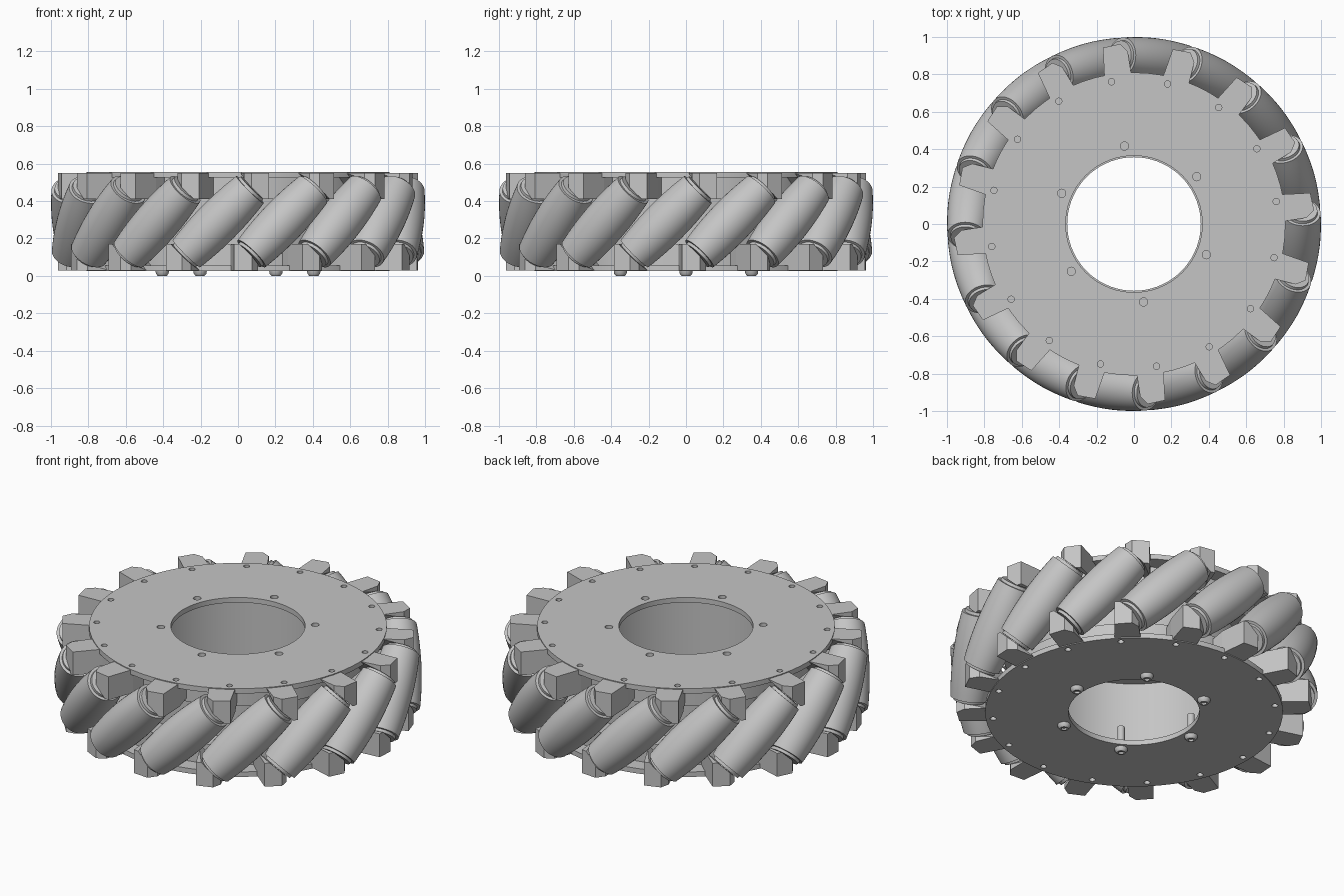
import bpy, bmesh, math
from mathutils import Matrix, Vector

if "Cube" in bpy.data.objects:
    bpy.data.objects.remove(bpy.data.objects["Cube"])

COUNT = 16                 # rollers round the wheel
MID = 0.29                 # height of the middle plane
AXIS_R = 0.88              # radius of the roller centres
HALF = 0.25                # half length of a roller
START = math.radians(-6.9)
BRACKET = math.radians(13.3)
TILT = Matrix.Rotation(math.radians(-45), 4, 'X')
FLIP = Matrix.Rotation(math.pi, 4, 'X')

grey = bpy.data.materials.new("plain_grey")
grey.use_nodes = True
grey.diffuse_color = (0.56, 0.56, 0.56, 1)
grey.node_tree.nodes["Principled BSDF"].inputs["Base Color"].default_value = (0.56, 0.56, 0.56, 1)


def make_mesh(name, bm):
    bmesh.ops.recalc_face_normals(bm, faces=bm.faces)
    mesh = bpy.data.meshes.new(name)
    bm.to_mesh(mesh)
    bm.free()
    mesh.materials.append(grey)
    return mesh


def place(name, mesh, matrix):
    ob = bpy.data.objects.new(name, mesh)
    bpy.context.collection.objects.link(ob)
    ob.matrix_world = matrix
    return ob


def smooth(ob):
    bpy.ops.object.select_all(action='DESELECT')
    ob.select_set(True)
    bpy.context.view_layer.objects.active = ob
    bpy.ops.object.shade_smooth_by_angle(angle=math.radians(35))


def lathe(name, profile, steps, closed=False):
    """Turn an (r, z) profile about the z axis."""
    bm = bmesh.new()
    verts = [bm.verts.new((r, 0, z)) for r, z in profile]
    pairs = list(zip(verts, verts[1:]))
    if closed:
        pairs.append((verts[-1], verts[0]))
    edges = [bm.edges.new(p) for p in pairs]
    bmesh.ops.spin(bm, geom=verts + edges, cent=(0, 0, 0), axis=(0, 0, 1),
                   angle=math.tau, steps=steps)
    bmesh.ops.remove_doubles(bm, verts=bm.verts, dist=1e-5)
    return make_mesh(name, bm)


def ring(name, inner, outer, low, high):
    return lathe(name, [(inner, low), (outer, low), (outer, high), (inner, high)], 72, True)


def prism(outline, low, high):
    """Extruded (radius, tangent) outline, trimmed along the roller end."""
    bm = bmesh.new()
    face = bm.faces.new([bm.verts.new((r, t, low)) for r, t in outline])
    top = bmesh.ops.extrude_face_region(bm, geom=[face])["geom"]
    bmesh.ops.translate(bm, vec=(0, 0, high - low),
                        verts=[v for v in top if isinstance(v, bmesh.types.BMVert)])
    bmesh.ops.rotate(bm, verts=bm.verts, matrix=Matrix.Rotation(BRACKET, 3, 'Z'))
    axis = TILT @ Vector((0, 0, 1))
    cut = bmesh.ops.bisect_plane(
        bm, geom=bm.verts[:] + bm.edges[:] + bm.faces[:], dist=1e-5,
        plane_co=Vector((AXIS_R, 0, 0)) + axis * (HALF + 0.012),
        plane_no=axis, clear_inner=True)
    rim = [e for e in cut["geom_cut"] if isinstance(e, bmesh.types.BMEdge)]
    bmesh.ops.edgeloop_fill(bm, edges=rim)
    return bm


# Barrel roller whose bulge follows the outer circle of the wheel
barrel = [(0, -HALF - 0.008), (0.085, -HALF - 0.008), (0.088, -HALF + 0.008)]
for i in range(13):
    t = (HALF - 0.008) * (i / 6 - 1)
    barrel.append((1 - math.hypot(AXIS_R, t * math.sqrt(0.5)), t))
barrel += [(r, -z) for r, z in reversed(barrel[:3])]
roller = lathe("roller", barrel, 40)
pin = lathe("roller_pin", [(0, -0.3), (0.03, -0.3), (0.03, 0.3), (0, 0.3)], 16)

# Brackets: an outer head and a root tucked under the plate
head = make_mesh("bracket_head", prism(
    [(0.79, -0.075), (0.92, -0.07), (0.965, -0.035), (0.955, 0.06), (0.79, 0.07)],
    0.12, 0.26))
root = make_mesh("bracket_root", prism(
    [(0.68, -0.07), (0.79, -0.075), (0.79, 0.07), (0.68, 0.07)], 0.12, 0.24))

centre = Matrix.Translation((0, 0, MID))
for i in range(COUNT):
    sector = centre @ Matrix.Rotation(START + math.tau * i / COUNT, 4, 'Z')
    lean = sector @ Matrix.Translation((AXIS_R, 0, 0)) @ TILT
    rollers = [place(f"roller_{i}", roller, lean), place(f"roller_pin_{i}", pin, lean)]
    for side, turn in (("top", Matrix()), ("bottom", FLIP)):
        place(f"{side}_bracket_head_{i}", head, sector @ turn)
        place(f"{side}_bracket_root_{i}", root, sector @ turn)
for ob in rollers:
    smooth(ob)


def drilled_plate(name, inner, low, high, rows):
    """Flat ring with rows of round holes: (count, radius, hole size, degrees)."""
    plate = place(name, ring(name, inner, 0.81, low, high), Matrix())
    bm = bmesh.new()
    for count, radius, size, angle in rows:
        for k in range(count):
            a = math.radians(angle) + math.tau * k / count
            spot = Matrix.Translation((radius * math.cos(a), radius * math.sin(a), (low + high) / 2))
            bmesh.ops.create_cone(bm, cap_ends=True, segments=14, radius1=size,
                                  radius2=size, depth=0.1, matrix=spot)
    cutter = place("hole_cutter", make_mesh("hole_cutter", bm), Matrix())
    cutter.hide_render = True
    mod = plate.modifiers.new("holes", 'BOOLEAN')
    mod.operation = 'DIFFERENCE'
    mod.solver = 'EXACT'
    mod.object = cutter
    bpy.context.view_layer.objects.active = plate
    bpy.ops.object.modifier_apply(modifier=mod.name)
    bpy.data.objects.remove(cutter)
    smooth(plate)


# Side plates
drilled_plate("top_plate", 0.365, 0.525, 0.555, [(16, 0.77, 0.017, 9), (6, 0.42, 0.022, 37)])
drilled_plate("bottom_plate", 0.357, 0.025, 0.055, [(16, 0.77, 0.017, -0.3)])

# Drum between the plates and the rings that carry the brackets
smooth(place("drum", ring("drum", 0.56, 0.6, 0.05, 0.53), Matrix()))
smooth(place("top_ring", ring("top_ring", 0.6, 0.72, 0.41, 0.53), Matrix()))
smooth(place("bottom_ring", ring("bottom_ring", 0.6, 0.72, 0.05, 0.17), Matrix()))

# Domed socket screws through the bottom plate
screw = lathe("screw", [(0, 0.012), (0.015, 0.012), (0.015, 0), (0.024, 0), (0.034, 0.012),
                        (0.036, 0.028), (0.02, 0.028), (0.02, 0.16), (0, 0.16)], 18)
for k in range(6):
    a = math.tau * k / 6
    ob = place(f"screw_{k}", screw, Matrix.Translation((0.405 * math.cos(a), 0.405 * math.sin(a), 0)))
smooth(ob)
